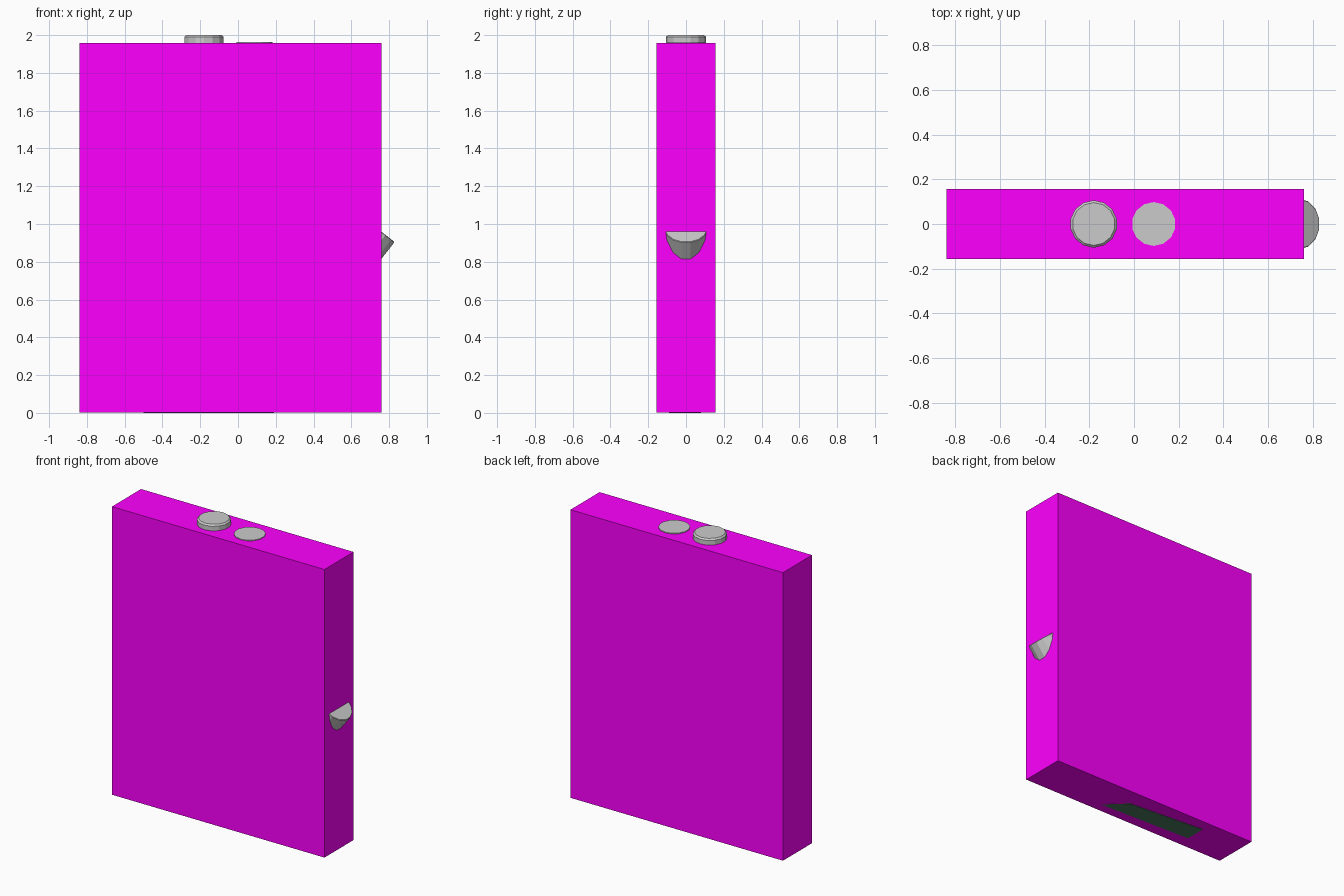
import bpy
import bmesh
from math import radians
from mathutils import Matrix, Vector

if "Cube" in bpy.data.objects:
    bpy.data.objects.remove(bpy.data.objects["Cube"])


def material(name, colour):
    m = bpy.data.materials.new(name)
    m.diffuse_color = colour
    m.use_nodes = True
    m.node_tree.nodes["Principled BSDF"].inputs["Base Color"].default_value = m.diffuse_color
    return m


def make_object(name, bm, mat=None):
    bmesh.ops.recalc_face_normals(bm, faces=bm.faces)
    mesh = bpy.data.meshes.new(name)
    bm.to_mesh(mesh)
    bm.free()
    obj = bpy.data.objects.new(name, mesh)
    bpy.context.collection.objects.link(obj)
    if mat:
        mesh.materials.append(mat)
    return obj


def cap(name, top, radius, depth, tilt=0, bevel=0.008):
    """Faceted round cap whose top centre sits at the given point."""
    bm = bmesh.new()
    bmesh.ops.create_cone(bm, cap_ends=True, segments=14, radius1=radius,
                          radius2=radius, depth=depth,
                          matrix=Matrix.Translation((0, 0, -depth / 2)))
    if bevel:
        rim = [e for e in bm.edges if all(v.co.z > -1e-5 for v in e.verts)]
        bmesh.ops.bevel(bm, geom=rim, offset=bevel, segments=1, affect='EDGES')
    bm.transform(Matrix.Translation(top) @ Matrix.Rotation(radians(tilt), 4, 'Y'))
    return make_object(name, bm)


magenta = material("magenta", (1, 0, 1, 1))
dark_green = material("dark_green", (0.07, 0.19, 0.12, 1))

# Main slab body
low, high = Vector((-0.838, -0.156, 0.002)), Vector((0.759, 0.156, 1.959))
bm = bmesh.new()
bmesh.ops.create_cube(bm, size=1)
bm.transform(Matrix.Translation((low + high) / 2) @ Matrix.Diagonal((*(high - low), 1)))
make_object("body", bm, magenta)

# Two caps on the top, one raised and one almost flush
cap("raised_cap", (-0.18, 0, 2.0), 0.106, 0.12, bevel=0.01)
cap("flush_cap", (0.088, 0, 1.964), 0.098, 0.1, bevel=0)

# Tilted peg end poking out of the right side
cap("side_peg", (0.743, 0, 0.972), 0.112, 0.3, tilt=38, bevel=0.003)

# Dark tapered patch just breaking through the underside
bm = bmesh.new()
outline = [(0.19, -0.09), (0.06, 0.035), (-0.50, 0.08), (-0.50, -0.065)]
base = bm.faces.new([bm.verts.new((x, y, 0)) for x, y in outline])
raised = bmesh.ops.extrude_face_region(bm, geom=[base])["geom"]
bmesh.ops.translate(bm, vec=(0, 0, 0.02),
                    verts=[g for g in raised if isinstance(g, bmesh.types.BMVert)])
make_object("underside_patch", bm, dark_green)
